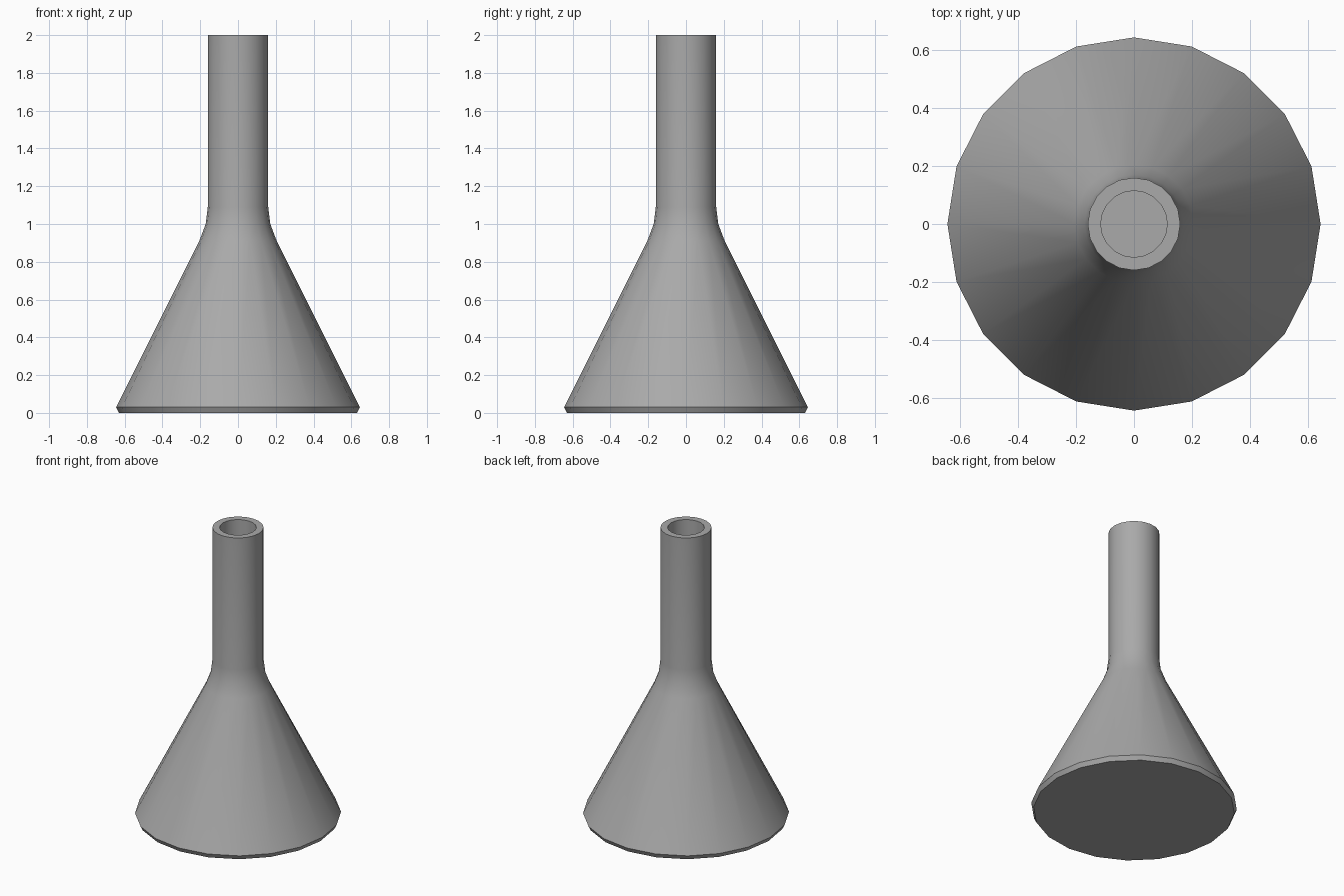
import bpy
import bmesh
import math

default = bpy.data.objects.get("Cube")
if default:
    bpy.data.objects.remove(default, do_unlink=True)

SIDES = 20

# Plain grey material
grey = bpy.data.materials.new("mid grey")
grey.use_nodes = True
colour = (0.4, 0.4, 0.4, 1.0)
grey.diffuse_color = colour
grey.node_tree.nodes["Principled BSDF"].inputs["Base Color"].default_value = colour


def lathe(name, profile):
    """Spin (radius, height) points into a closed, faceted solid."""
    bm = bmesh.new()
    rings = []
    for r, z in profile:
        rings.append([bm.verts.new((r * math.cos(a), r * math.sin(a), z))
                      for a in (2 * math.pi * i / SIDES for i in range(SIDES))])
    for low, high in zip(rings, rings[1:]):
        for i in range(SIDES):
            j = (i + 1) % SIDES
            bm.faces.new((low[i], low[j], high[j], high[i]))
    bm.faces.new(rings[0][::-1])
    bm.faces.new(rings[-1])
    bmesh.ops.recalc_face_normals(bm, faces=bm.faces)
    mesh = bpy.data.meshes.new(name)
    bm.to_mesh(mesh)
    bm.free()
    mesh.materials.append(grey)
    obj = bpy.data.objects.new(name, mesh)
    bpy.context.collection.objects.link(obj)
    return obj


# Base bevel, cone, curved neck, tube, rim and bore
funnel = lathe("flared_tube", [
    (0.63, 0.0), (0.645, 0.03),
    (0.205, 0.91), (0.171, 1.0), (0.16, 1.09),
    (0.16, 2.0), (0.115, 2.0), (0.115, 1.09),
])

# Smooth sides with crisp rim and base edges
bpy.ops.object.select_all(action="DESELECT")
funnel.select_set(True)
bpy.context.view_layer.objects.active = funnel
bpy.ops.object.shade_smooth_by_angle(angle=math.radians(30))
